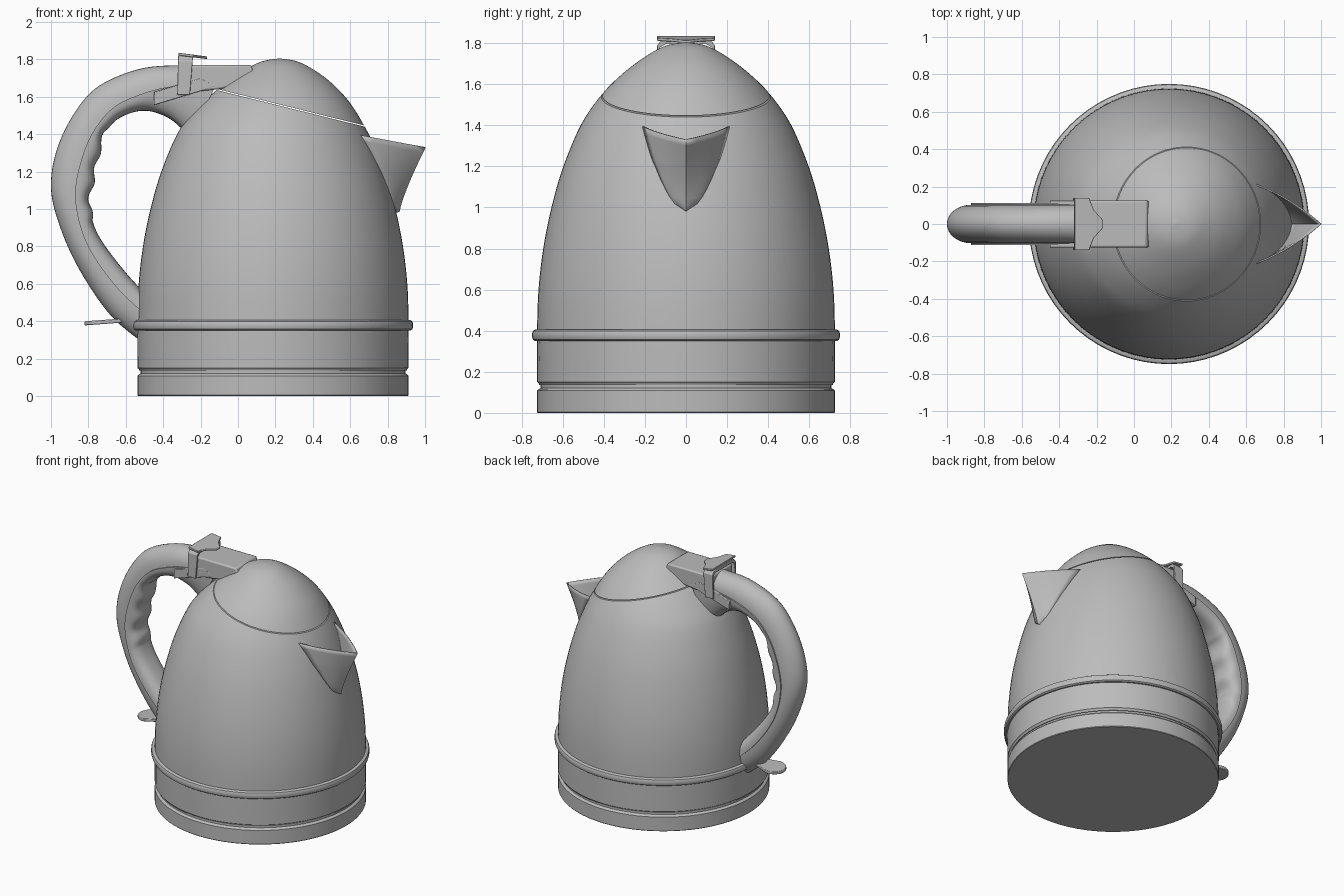
import bpy, bmesh
from math import sin, cos, pi, radians
from mathutils import Vector

cube = bpy.data.objects.get("Cube")
if cube:
    bpy.data.objects.remove(cube, do_unlink=True)

steel = bpy.data.materials.new("brushed grey")
steel.use_nodes = True
GREY = (0.5, 0.5, 0.5, 1)
steel.diffuse_color = GREY
steel.node_tree.nodes["Principled BSDF"].inputs["Base Color"].default_value = GREY

CX = 0.187      # axis of the round body
SEGMENTS = 72


def spline(points, steps):
    """Smooth curve through vectors of any size."""
    out = []
    for i in range(len(points) - 1):
        a, b = points[max(i - 1, 0)], points[i]
        c, d = points[i + 1], points[min(i + 2, len(points) - 1)]
        for k in range(steps):
            t = k / steps
            out.append(b + (c - a) * (t / 2) + (a * 2 - b * 5 + c * 4 - d) * (t * t / 2)
                       + (b * 3 - a - c * 3 + d) * (t ** 3 / 2))
    return out + [points[-1]]


def loft(rows, closed=True, caps=True):
    """Skin a list of equally long rows of points."""
    bm = bmesh.new()
    grid = [[bm.verts.new(p) for p in row] for row in rows]
    n = len(grid[0])
    for a, b in zip(grid, grid[1:]):
        for j in range(n if closed else n - 1):
            k = (j + 1) % n
            bm.faces.new((a[j], a[k], b[k], b[j]))
    if caps:
        bm.faces.new(grid[0])
        bm.faces.new(grid[-1])
    bmesh.ops.remove_doubles(bm, verts=bm.verts, dist=0.0002)
    bmesh.ops.recalc_face_normals(bm, faces=bm.faces)
    return bm


def finish(name, bm, bevel=0, angle=35):
    mesh = bpy.data.meshes.new(name)
    bm.to_mesh(mesh)
    bm.free()
    mesh.materials.append(steel)
    mesh.shade_smooth()
    mesh.set_sharp_from_angle(angle=radians(angle))
    obj = bpy.data.objects.new(name, mesh)
    bpy.context.scene.collection.objects.link(obj)
    if bevel:
        mod = obj.modifiers.new("soft edges", "BEVEL")
        mod.width, mod.segments = bevel, 2
    return obj


def lathe(profile):
    """Turn (radius, height) pairs; the dome leans slightly to the spout."""
    rows = []
    for r, z in profile:
        x = CX + 0.035 * min(max((z - 1.45) / 0.25, 0), 1)
        rows.append([(x + r * cos(2 * pi * i / SEGMENTS), r * sin(2 * pi * i / SEGMENTS), z)
                     for i in range(SEGMENTS)])
    return loft(rows, caps=profile[0][0] > 0)


def side_prism(name, outline, half_width, bevel):
    """Extrude an x-z outline to both sides."""
    rows = [[(x, y, z) for x, z in outline] for y in (-half_width, half_width)]
    return finish(name, loft(rows), bevel)


# Body and lid: one turned shape, split by a tilted seam
curve = spline([Vector(p) for p in (
    (.725, .15), (.725, .4), (.718, .6), (.695, .8), (.655, 1.0), (.597, 1.2), (.51, 1.405),
    (.41, 1.55), (.31, 1.65), (.2, 1.733), (.1, 1.787), (0, 1.805))], 5)
profile = [(0, .135), (.715, .135), (.717, .143)] + [(max(p.x, 0), p.y) for p in curve]
seam_normal = Vector((.24, 0, .97)).normalized()
for name, shift, is_lid in (("body", 0, False), ("lid", 0.006, True)):
    bm = lathe(profile)
    cut = bmesh.ops.bisect_plane(
        bm, geom=bm.verts[:] + bm.edges[:] + bm.faces[:],
        plane_co=Vector((-.12, 0, 1.637)) + seam_normal * shift, plane_no=seam_normal,
        clear_inner=is_lid, clear_outer=not is_lid)
    rim = [e for e in cut["geom_cut"] if isinstance(e, bmesh.types.BMEdge)]
    bmesh.ops.edgeloop_fill(bm, edges=rim)
    bmesh.ops.recalc_face_normals(bm, faces=bm.faces)
    finish(name, bm)

# Base with a recessed neck, and the band around the body
finish("base", lathe([(0, 0), (.722, 0), (.725, .004), (.725, .108), (.718, .116),
                      (.708, .12), (.708, .15), (0, .15)]))
finish("band", lathe([(.7, .35), (.735, .35), (.745, .357), (.749, .368), (.749, .388),
                      (.745, .399), (.735, .405), (.7, .405)]))


# Spout: a keeled V that follows the body wall
def body_radius(z):
    for a, b in zip(curve, curve[1:]):
        if a.y <= z <= b.y:
            return a.x + (b.x - a.x) * (z - a.y) / (b.y - a.y)
    return 0


rows = []
STEPS = 12
for i in range(STEPS + 1):
    t = i / STEPS
    y = 0.21 * t ** 0.55 if t < .5 else 0.21 * (.5 ** .55 + (1 - .5 ** .55) * (2 * t - 1) ** .8)
    z = .985 + .41 * t
    r = body_radius(z) - .004
    wall = Vector((CX + (r * r - y * y) ** .5, y, z))
    keel = Vector((.86 + .14 * t ** 1.25, 0, .985 + .345 * t))
    half = []
    for k in range(7):
        s = k / 6
        p = wall.lerp(keel, s)
        p.y += .1 * y * 4 * s * (1 - s)
        half.append(p)
    rows.append(half + [Vector((p.x, -p.y, p.z)) for p in reversed(half[:-1])])
spout = finish("spout", loft(rows, closed=False, caps=False), angle=30)
solid = spout.modifiers.new("sheet", "SOLIDIFY")
solid.thickness, solid.offset = 0.008, 0

# Handle stations: outer edge, joint line and inner edge, each in x and z
stations = [Vector(s) for s in (
    (-.49, .27, -.49, .43, -.47, .52),
    (-.68, .43, -.64, .57, -.60, .66),
    (-.845, .67, -.78, .76, -.735, .84),
    (-.95, .90, -.85, .93, -.785, .97),
    (-1, 1.11, -.87, 1.10, -.785, 1.10),
    (-.968, 1.32, -.835, 1.27, -.755, 1.23),
    (-.87, 1.52, -.77, 1.42, -.725, 1.37),
    (-.74, 1.66, -.655, 1.55, -.65, 1.475),
    (-.52, 1.75, -.47, 1.63, -.51, 1.525),
    (-.30, 1.768, -.30, 1.66, -.37, 1.485),
    (-.15, 1.76, -.12, 1.66, -.25, 1.38))]
PER = 8
shell_rows, grip_rows = [], []
for i, s in enumerate(spline(stations, PER)):
    outer, joint, inner = (Vector((s[k], 0, s[k + 1])) for k in (0, 2, 4))
    u = i / PER
    if 2.8 < u < 6.5:       # finger grooves
        inner += (inner - joint).normalized() * .012 * cos(2 * pi * (u - 4.3) / 1.25)
    shell, grip = [], []
    for k in range(17):
        a = pi * k / 16
        c = cos(a)
        shell.append(joint + (outer - joint) * sin(a) + Vector((0, .103 * c, 0)))
        wide = abs(c) ** .7 * (1 if c > 0 else -1)
        grip.append(joint + (inner - joint) * sin(a) ** .8 + Vector((0, .113 * wide, 0)))
    shell_rows.append(shell)
    grip_rows.append(grip)
finish("handle_shell", loft(shell_rows))
finish("handle_grip", loft(grip_rows))

# Hinge arm from the lid and the wedge mount below it
side_prism("lid_arm", [(-.3, 1.77), (.07, 1.77), (.1, 1.68), (-.1, 1.64), (-.3, 1.62)],
           .125, .01)
side_prism("handle_mount", [(-.45, 1.625), (-.45, 1.555), (-.12, 1.655), (-.2, 1.7)],
           .126, .004)

# Lid release: a bracket over the handle and a pointed thumb tab
half = [(.14, 1.61), (.14, 1.79), (.12, 1.815), (.1, 1.82)]
hole = [(.1, 1.795), (.126, 1.78), (.126, 1.61)]
bracket = half + [(-y, z) for y, z in reversed(half)]
bracket += [(-y, z) for y, z in reversed(hole)] + hole
lean = .08
finish("release_bracket", loft([[(x + lean * side * (z - 1.61), y, z) for y, z in bracket]
                                for x, side in ((-.325, .3), (-.257, 1))]), .003)
tab = [(-.318, .14), (-.24, .14), (-.215, .075), (-.165, .02)]
tab += [(x, -y) for x, y in reversed(tab)]
finish("release_tab", loft([[(x, y, 1.828 - .13 * (x + .318) + h) for x, y in tab]
                            for h in (-.007, .007)]), .003)

# Switch paddle at the foot of the handle
paddle = [(-.73 + .09 * cos(a), .09 * sin(a))
          for a in (pi / 2 + pi * k / 16 for k in range(17))]
paddle += [(-.62, -.05), (-.5, -.045), (-.5, .045), (-.62, .05)]
finish("switch_paddle", loft([[(x, y, .395 + .075 * (x + .73) + h) for x, y in paddle]
                              for h in (-.011, .011)]), .004)
